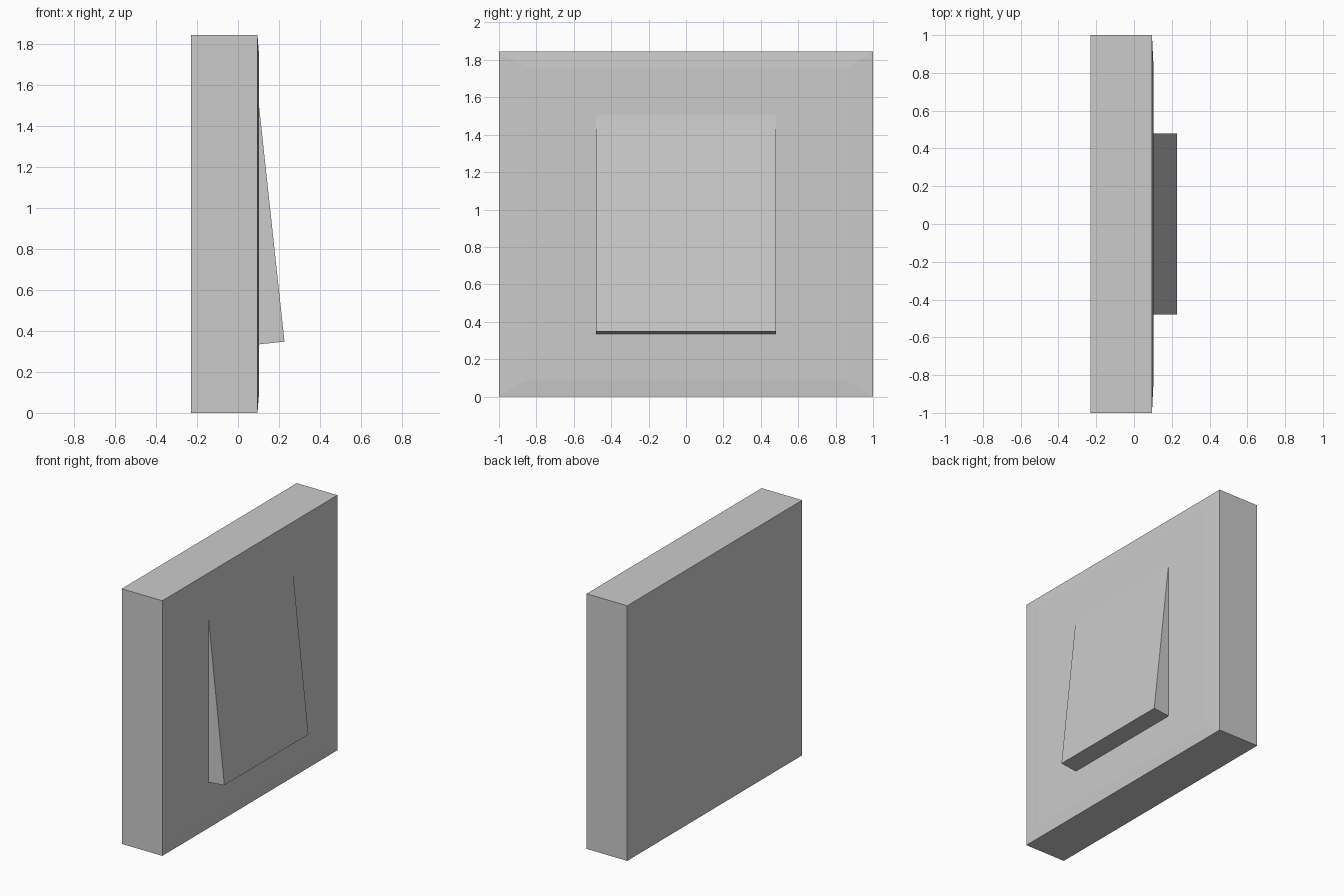
import bpy, bmesh
from mathutils import Vector

if "Cube" in bpy.data.objects:
    bpy.data.objects.remove(bpy.data.objects["Cube"])


def make_object(name, bm):
    bmesh.ops.recalc_face_normals(bm, faces=bm.faces)
    mesh = bpy.data.meshes.new(name)
    bm.to_mesh(mesh)
    bm.free()
    obj = bpy.data.objects.new(name, mesh)
    bpy.context.collection.objects.link(obj)
    return obj


# Wall plate: rectangular loops lofted along x, with a shallow chamfered face
def rect_loop(bm, x, inset_y, inset_z):
    y, z0, z1 = 1 - inset_y, inset_z, 1.845 - inset_z
    return [bm.verts.new((x, a, b)) for a, b in
            ((-y, z0), (y, z0), (y, z1), (-y, z1))]


bm = bmesh.new()
loops = [rect_loop(bm, -0.23, 0, 0),
         rect_loop(bm, 0.095, 0, 0),
         rect_loop(bm, 0.102, 0.14, 0.085)]
for a, b in zip(loops, loops[1:]):
    for i in range(4):
        j = (i + 1) % 4
        bm.faces.new((a[i], a[j], b[j], b[i]))
bm.faces.new(loops[0])
bm.faces.new(loops[-1])
make_object("wall_plate", bm)

# Rocker: tilted slab, its back sunk into the plate
profile = [(0.227, 0.348), (0.101, 1.515), (0.02, 1.506), (0.02, 0.326)]
bm = bmesh.new()
face = bm.faces.new([bm.verts.new((x, -0.48, z)) for x, z in profile])
side = bmesh.ops.extrude_face_region(bm, geom=[face], use_keep_orig=True)
verts = [g for g in side["geom"] if isinstance(g, bmesh.types.BMVert)]
bmesh.ops.translate(bm, verts=verts, vec=Vector((0, 0.96, 0)))
make_object("rocker_switch", bm)
